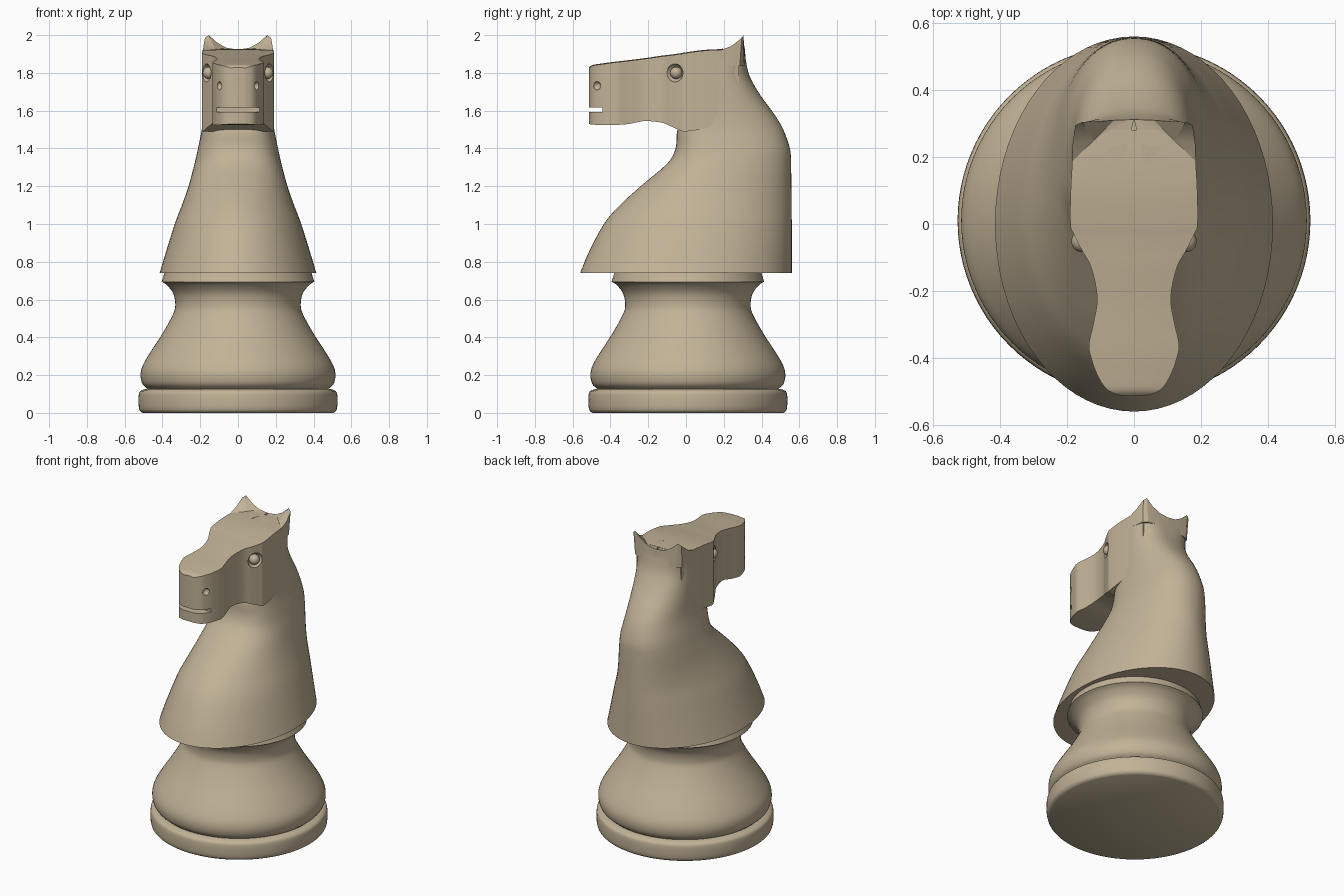
import bpy, bmesh, math
from mathutils import Vector

if "Cube" in bpy.data.objects:
    bpy.data.objects.remove(bpy.data.objects["Cube"])

wood = bpy.data.materials.new("pale tan wood")
wood.diffuse_color = (0.54, 0.45, 0.31, 1)
wood.use_nodes = True
wood.node_tree.nodes["Principled BSDF"].inputs["Base Color"].default_value = wood.diffuse_color


def finish(name, bm, angle=35):
    """Turn a bmesh into a smooth shaded object."""
    bmesh.ops.recalc_face_normals(bm, faces=bm.faces[:])
    me = bpy.data.meshes.new(name)
    bm.to_mesh(me)
    bm.free()
    ob = bpy.data.objects.new(name, me)
    bpy.context.collection.objects.link(ob)
    me.materials.append(wood)
    if angle:
        smooth(ob, angle)
    return ob


def smooth(ob, angle=35):
    bpy.ops.object.select_all(action='DESELECT')
    ob.select_set(True)
    bpy.context.view_layer.objects.active = ob
    bpy.ops.object.shade_smooth_by_angle(angle=math.radians(angle))


def spline(rows, k):
    """Catmull-Rom interpolation through rows of numbers."""
    out = []
    for i in range(len(rows) - 1):
        a, b, c, d = (rows[min(max(j, 0), len(rows) - 1)] for j in (i - 1, i, i + 1, i + 2))
        for s in range(k):
            t = s / k
            out.append([0.5 * (2*q + (r-p)*t + (2*p-5*q+4*r-u)*t*t + (3*q-p-3*r+u)*t**3)
                        for p, q, r, u in zip(a, b, c, d)])
    return out + [list(rows[-1])]


def loft(name, rings, angle=35):
    """Skin closed rings and cap both ends."""
    bm = bmesh.new()
    vs = [[bm.verts.new(p) for p in ring] for ring in rings]
    n = len(vs[0])
    for a, b in zip(vs, vs[1:]):
        for i in range(n):
            j = (i + 1) % n
            bm.faces.new((a[i], a[j], b[j], b[i]))
    bm.faces.new(vs[0])
    bm.faces.new(vs[-1])
    return finish(name, bm, angle)


def lathe(name, profile, k=3, n=96):
    return loft(name, [[(r*math.cos(2*math.pi*i/n), 0.01 + r*math.sin(2*math.pi*i/n), z)
                        for i in range(n)] for r, z in spline(profile, k)])


# turned base
lathe("base_disc", [(0.505, 0), (0.52, 0.012), (0.526, 0.04), (0.526, 0.09),
                    (0.518, 0.115), (0.49, 0.127)])
lathe("pedestal", [(0.47, 0.12), (0.485, 0.132), (0.507, 0.155), (0.516, 0.2), (0.505, 0.25),
                   (0.465, 0.32), (0.40, 0.42), (0.345, 0.52), (0.332, 0.57), (0.342, 0.63),
                   (0.375, 0.675), (0.404, 0.695)], 4)
lathe("collar", [(0.404, 0.694), (0.388, 0.745)], 1)

# neck: z, front y, back y, half width, y of widest point, front and back roundness
neck_rows = [(0.74, -0.56, 0.56, 0.415, 0.0, 2, 2), (0.85, -0.515, 0.56, 0.382, 0.01, 2, 2),
             (1.0, -0.435, 0.56, 0.335, 0.03, 2, 2), (1.1, -0.35, 0.559, 0.297, 0.06, 2, 2),
             (1.2, -0.24, 0.558, 0.262, 0.1, 2.1, 2.1), (1.32, -0.10, 0.556, 0.23, 0.17, 2.4, 2.2),
             (1.4, -0.055, 0.55, 0.212, 0.2, 2.8, 2.2), (1.5, -0.045, 0.515, 0.192, 0.2, 3, 2.2),
             (1.58, 0.0, 0.468, 0.186, 0.2, 3.5, 2.2), (1.68, 0.01, 0.395, 0.185, 0.19, 4, 2.3),
             (1.78, 0.01, 0.338, 0.185, 0.17, 4, 2.6), (1.86, 0.01, 0.318, 0.185, 0.15, 4, 3.4),
             (1.91, 0.06, 0.312, 0.18, 0.15, 4, 4)]
rings = []
for z, yf, yb, w, ym, nf, nb in spline(neck_rows, 4):
    ring = []
    for i in range(72):
        a = 2 * math.pi * i / 72
        c, s = math.cos(a), math.sin(a)
        e = 2 / (nb if s > 0 else nf)
        x = w * math.copysign(abs(c) ** e, c)
        y = ym + (yb - ym if s > 0 else yf - ym) * abs(s) ** e
        ring.append((x, y, z))
    rings.append(ring)
loft("neck", rings)

# head: y, half width, bottom z, top z
head_rows = [(-0.514, 0.035, 1.53, 1.825), (-0.495, 0.08, 1.526, 1.838), (-0.45, 0.11, 1.525, 1.845),
             (-0.40, 0.128, 1.525, 1.852), (-0.36, 0.135, 1.525, 1.857), (-0.3, 0.122, 1.53, 1.864),
             (-0.22, 0.11, 1.545, 1.874), (-0.13, 0.128, 1.537, 1.887), (-0.08, 0.155, 1.517, 1.893),
             (-0.03, 0.18, 1.495, 1.9), (0.0, 0.19, 1.49, 1.905), (0.1, 0.189, 1.505, 1.918),
             (0.2, 0.182, 1.53, 1.922), (0.28, 0.165, 1.6, 1.922)]
head = loft("head", [[(-w, y, b), (w, y, b), (w, y, t), (w * 0.5, y, t + 0.004), (-w * 0.5, y, t + 0.004), (-w, y, t)]
                     for y, w, b, t in spline(head_rows, 4)], 0)


def ball(name, loc, r, angle=40):
    bm = bmesh.new()
    bmesh.ops.create_uvsphere(bm, u_segments=24, v_segments=14, radius=r)
    bmesh.ops.translate(bm, verts=bm.verts[:], vec=loc)
    return finish(name, bm, angle)


# cut mouth, nostrils and eye sockets out of the head
bm = bmesh.new()
bmesh.ops.create_cube(bm, size=1)
bmesh.ops.scale(bm, verts=bm.verts[:], vec=(0.4, 0.12, 0.022))
bmesh.ops.translate(bm, verts=bm.verts[:], vec=(0, -0.502, 1.605))
cutters = [finish("mouth_cutter", bm, 0)]
for s in (-1, 1):
    cutters.append(ball("nostril_cutter", (s * 0.1, -0.472, 1.732), 0.022))
    cutters.append(ball("eye_cutter", (s * 0.178, -0.065, 1.8), 0.05))
for c in cutters:
    m = head.modifiers.new("cut", 'BOOLEAN')
    m.operation, m.solver, m.object = 'DIFFERENCE', 'EXACT', c
    bpy.context.view_layer.objects.active = head
    bpy.ops.object.modifier_apply(modifier=m.name)
    bpy.data.objects.remove(c)
smooth(head, 30)

for s, side in ((-1, "left"), (1, "right")):
    # eyeballs
    ball("eye_" + side, (s * 0.155, -0.052, 1.8), 0.032)
    # hollow pointed ears flush with the back of the neck
    bm = bmesh.new()
    rim = [(0.187, 0.13, 1.90), (0.183, 0.24, 1.942), (0.175, 0.295, 1.985), (0.155, 0.305, 2.0),
           (0.11, 0.306, 1.96), (0.06, 0.31, 1.932), (0.0, 0.312, 1.924), (0.03, 0.19, 1.928)]
    base = [(0.185, 0.13, 1.84), (0.184, 0.22, 1.84), (0.17, 0.285, 1.84), (0.145, 0.304, 1.84),
            (0.11, 0.313, 1.84), (0.06, 0.316, 1.84), (0.0, 0.318, 1.84), (0.03, 0.19, 1.84)]
    r = [bm.verts.new((s * x, y, z)) for x, y, z in rim]
    b = [bm.verts.new((s * x, y, z)) for x, y, z in base]
    mid = bm.verts.new((s * 0.12, 0.25, 1.925))
    for i in range(8):
        j = (i + 1) % 8
        bm.faces.new((r[i], r[j], mid))
        bm.faces.new((b[i], b[j], r[j], r[i]))
    bm.faces.new(b)
    finish("ear_" + side, bm, 25)
